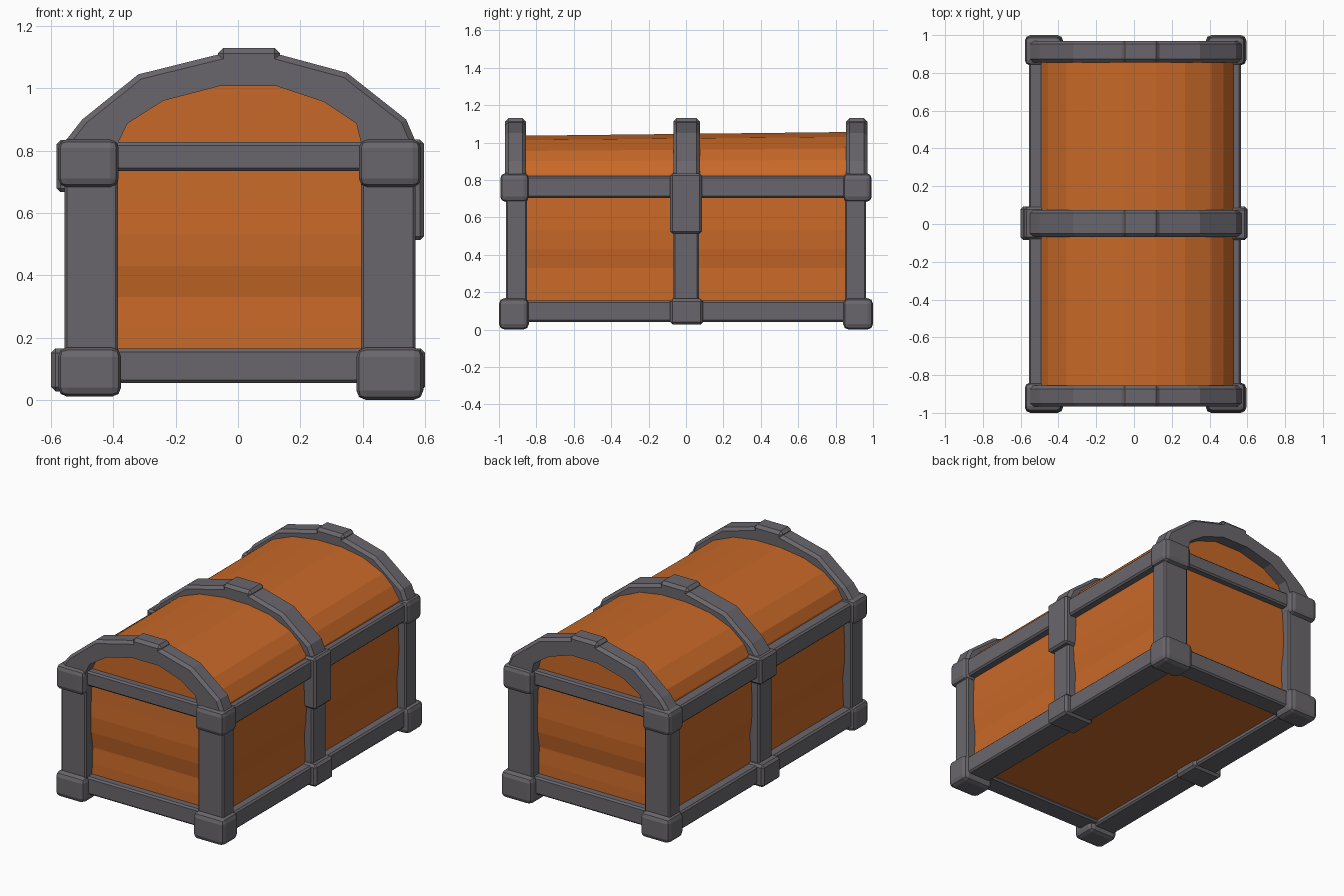
import bpy, bmesh

if "Cube" in bpy.data.objects:
    bpy.data.objects.remove(bpy.data.objects["Cube"])


def material(name, rgb):
    m = bpy.data.materials.new(name)
    m.diffuse_color = (*rgb, 1)
    m.use_nodes = True
    m.node_tree.nodes["Principled BSDF"].inputs["Base Color"].default_value = m.diffuse_color
    return m


WOOD = material("orange_wood", (0.58, 0.14, 0.021))
IRON = material("grey_iron", (0.142, 0.134, 0.149))


def loft(name, rings, mat, bevel=0.0, segments=1):
    """Closed solid through matching rings of points, with bevelled edges."""
    bm = bmesh.new()
    vs = [[bm.verts.new(p) for p in ring] for ring in rings]
    n = len(vs[0])
    for a, b in zip(vs, vs[1:]):
        for i in range(n):
            j = (i + 1) % n
            bm.faces.new((a[i], a[j], b[j], b[i]))
    bm.faces.new(vs[0][::-1])
    bm.faces.new(vs[-1])
    bmesh.ops.recalc_face_normals(bm, faces=bm.faces)
    me = bpy.data.meshes.new(name)
    bm.to_mesh(me)
    bm.free()
    me.materials.append(mat)
    ob = bpy.data.objects.new(name, me)
    bpy.context.collection.objects.link(ob)
    if bevel:
        mod = ob.modifiers.new("bevel", "BEVEL")
        mod.width, mod.segments = bevel, segments
        mod.limit_method, mod.angle_limit = "ANGLE", 0.7
    return ob


def rect(x, y, z):
    return [(x[0], y[0], z), (x[1], y[0], z), (x[1], y[1], z), (x[0], y[1], z)]


def box(name, x, y, z, bevel=0.01, segments=1):
    return loft(name, [rect(x, y, z[0]), rect(x, y, z[1])], IRON, bevel, segments)


# wooden body, slightly uneven with height
levels = [(0.07, 0.0), (0.23, -0.002), (0.33, -0.006), (0.43, 0.006),
          (0.53, 0.009), (0.63, 0.005), (0.80, 0.0)]
loft("wooden_body", [rect((-0.50 - d, 0.515 + d), (-0.90 - 1.4 * d, 0.90 + 1.4 * d), z)
                     for z, d in levels], WOOD)

# wooden barrel lid, a little higher at the back
lid = [(-0.50, 0.78), (-0.49, 0.83), (-0.455, 0.89), (-0.36, 0.962), (-0.22, 1.013),
       (-0.05, 1.036), (0.12, 1.036), (0.27, 1.013), (0.41, 0.955), (0.475, 0.90),
       (0.525, 0.83), (0.53, 0.78)]
loft("wooden_lid", [[(x, -0.90, z) for x, z in lid],
                    [(x, 0.90, z + max(0, z - 0.83) * 0.1) for x, z in lid]], WOOD)

# iron arches over the lid with chamfered outer edges, each with a raised cap
outer = [(-0.56, 0.78), (-0.555, 0.83), (-0.50, 0.90), (-0.32, 1.045), (-0.05, 1.112),
         (0.12, 1.112), (0.35, 1.05), (0.54, 0.90), (0.57, 0.83), (0.57, 0.78)]
inner = [(0.395, 0.78), (0.395, 0.825), (0.38, 0.887), (0.275, 0.957), (0.125, 1.007),
         (-0.06, 1.007), (-0.24, 0.96), (-0.355, 0.887), (-0.385, 0.825), (-0.385, 0.78)]
small = [(x * 0.972, 0.6 + (z - 0.6) * 0.966) for x, z in outer]
for label, y0, y1 in (("front", -0.967, -0.855), ("middle", -0.068, 0.075),
                      ("back", 0.855, 0.97)):
    rings = [(y0, small), (y0 + 0.018, outer), (y1 - 0.018, outer), (y1, small)]
    loft(label + "_arch", [[(x, y, z) for x, z in p + inner] for y, p in rings], IRON)
    box(label + "_arch_cap", (-0.065, 0.135), (y0, y1), (1.07, 1.13), 0.018)

# corner posts, corner blocks and end rails
for label, s in (("front", -1), ("back", 1)):
    def span(a, b):
        return tuple(sorted((s * a, s * b)))
    for side, post, foot, knob, z0 in (
            ("left", (-0.557, -0.385), (-0.578, -0.375), (-0.578, -0.383), 0.01),
            ("right", (0.395, 0.57), (0.38, 0.595), (0.388, 0.588), 0.0)):
        box(f"{label}_{side}_post", post, span(0.85, 0.963), (0.08, 0.78), 0.008)
        box(f"{label}_{side}_bottom_corner", foot, span(0.84, 1.0), (z0, 0.168), 0.03, 2)
        box(f"{label}_{side}_top_corner", knob, span(0.84, 0.993), (0.683, 0.836), 0.028, 2)
    box(label + "_bottom_rail", (-0.45, 0.45), span(0.815, 0.947), (0.054, 0.164))
    box(label + "_top_rail", (-0.45, 0.45), span(0.85, 0.947), (0.735, 0.827))

# long rails and middle bands along both sides
for side, s, edge in (("left", -1, 0.557), ("right", 1, 0.567)):
    def span(a, b):
        return tuple(sorted((s * a, s * b)))
    box(side + "_bottom_rail", span(0.405, edge), (-0.9, 0.9), (0.041, 0.155))
    box(side + "_top_rail", span(0.46, edge), (-0.9, 0.9), (0.704, 0.82))
    box(side + "_middle_post", span(0.46, edge - 0.002), (-0.068, 0.07), (0.1, 0.78))
    box(side + "_middle_foot", span(0.39, 0.6), (-0.085, 0.092), (0.027, 0.165), 0.014)

# hinge at the left, long clasp at the right
box("left_hinge", (-0.582, -0.46), (-0.08, 0.09), (0.667, 0.834), 0.012)
box("right_clasp", (0.46, 0.597), (-0.085, 0.085), (0.513, 0.835), 0.012)
